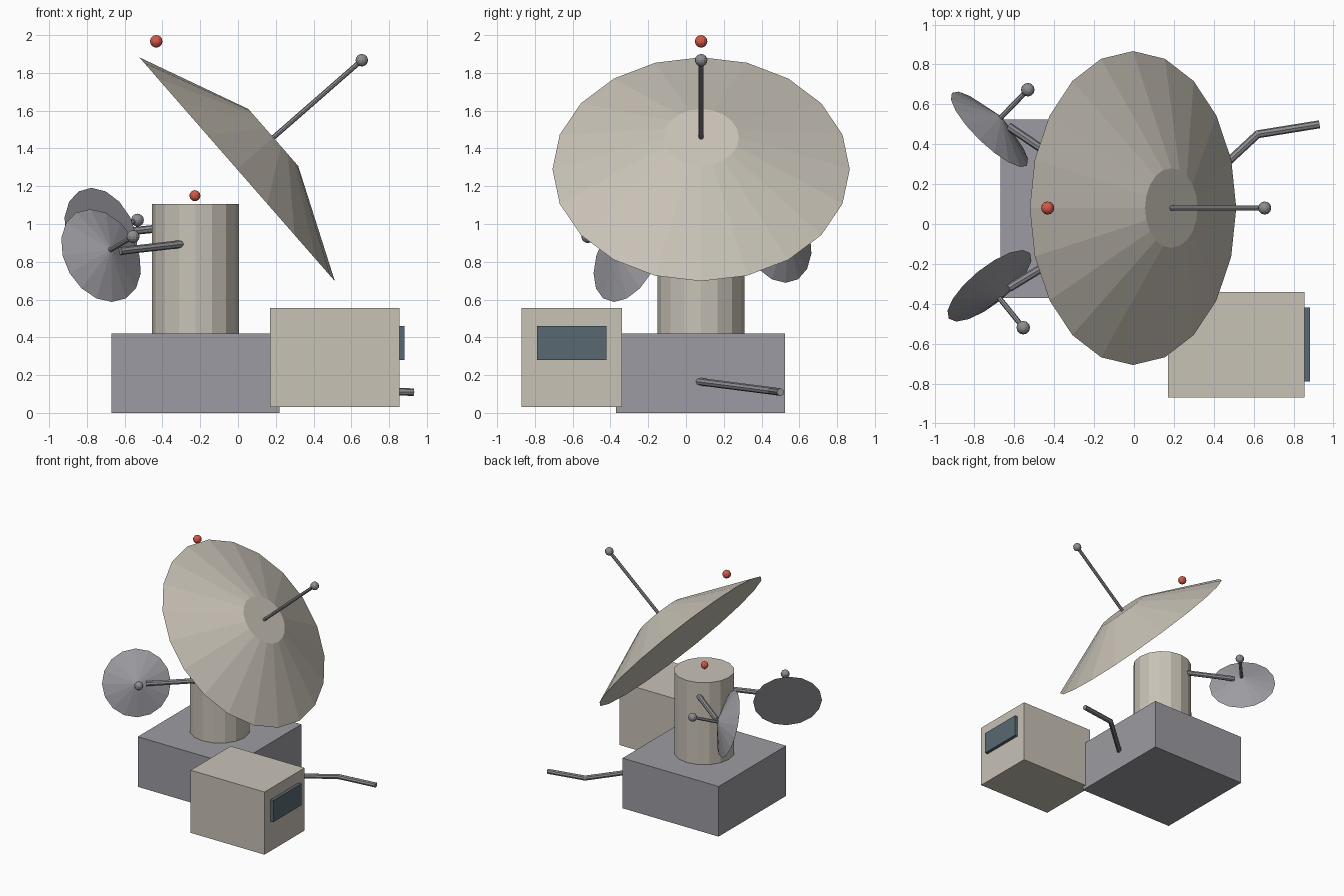
import bpy
from mathutils import Vector

if "Cube" in bpy.data.objects:
    bpy.data.objects.remove(bpy.data.objects["Cube"])


def material(name, rgb):
    m = bpy.data.materials.new(name)
    m.diffuse_color = (*rgb, 1)
    m.use_nodes = True
    m.node_tree.nodes["Principled BSDF"].inputs["Base Color"].default_value = m.diffuse_color
    return m


BEIGE = material("beige_paint", (0.58, 0.54, 0.47))
GREY = material("grey_paint", (0.33, 0.33, 0.36))
METAL = material("metal", (0.27, 0.27, 0.29))
GLASS = material("dark_glass", (0.10, 0.14, 0.17))
RED = material("red_lamp", (0.65, 0.10, 0.07))


def finish(name, mat):
    ob = bpy.context.object
    ob.name = name
    ob.data.materials.append(mat)
    return ob


def box(name, lo, hi, mat):
    lo, hi = Vector(lo), Vector(hi)
    bpy.ops.mesh.primitive_cube_add(size=1, location=(lo + hi) / 2)
    ob = finish(name, mat)
    ob.scale = hi - lo


def frustum(name, a, b, r1, r2, sides, mat):
    a, b = Vector(a), Vector(b)
    d = b - a
    bpy.ops.mesh.primitive_cone_add(vertices=sides, radius1=r1, radius2=r2, depth=d.length,
                                    location=(a + b) / 2,
                                    rotation=d.to_track_quat('Z', 'Y').to_euler())
    return finish(name, mat)


def ball(name, p, r, mat):
    bpy.ops.mesh.primitive_uv_sphere_add(segments=12, ring_count=8, radius=r, location=p)
    finish(name, mat)


def dish(name, centre, axis, rim, hub, height, reach, rod, tip, sides, mat):
    """Capped cone dish with a feed rod and end ball along its axis."""
    c, n = Vector(centre), Vector(axis).normalized()
    frustum(name, c, c + n * height, rim, hub, sides, mat)
    frustum(name + "_feed_rod", c + n * (height - 0.01), c + n * reach, rod, rod, 8, METAL)
    ball(name + "_feed_tip", c + n * reach, tip, METAL)


# Base, column and equipment hut
box("base_block", (-0.67, -0.37, 0), (0.22, 0.525, 0.42), GREY)
frustum("column", (-0.225, 0.08, 0.42), (-0.225, 0.08, 1.107), 0.23, 0.23, 16, BEIGE)
box("hut", (0.17, -0.87, 0.03), (0.855, -0.34, 0.555), BEIGE)
box("hut_window", (0.85, -0.79, 0.28), (0.882, -0.42, 0.46), GLASS)

# Main dish
dish("main_dish", (-0.005, 0.08, 1.29), (0.753, 0, 0.658), 0.787, 0.2, 0.255, 0.877,
     0.013, 0.033, 20, BEIGE)

# Side dishes with their support arms
for side, c, n, start, end in (
    ("rear", (-0.725, 0.475, 0.94), (0.67, 0.69, 0.28), (-0.63, 0.49, 0.955), (-0.29, 0.26, 0.99)),
    ("front", (-0.725, -0.31, 0.833), (0.59, -0.73, 0.35), (-0.625, -0.32, 0.857), (-0.29, -0.115, 0.895)),
):
    dish(side + "_side_dish", c, n, 0.262, 0.02, 0.085, 0.288, 0.013, 0.034, 16, GREY)
    frustum(side + "_support_arm", start, end, 0.021, 0.021, 8, METAL)

# Bent cable pipe leaving the base
path = [(0.20, 0.06, 0.167), (0.62, 0.45, 0.117), (0.93, 0.50, 0.11)]
for i in range(2):
    frustum(f"pipe_section_{i + 1}", path[i], path[i + 1], 0.02, 0.02, 8, METAL)
ball("pipe_elbow", path[1], 0.02, METAL)

# Warning lamps
ball("top_lamp", (-0.433, 0.08, 1.967), 0.033, RED)
ball("column_lamp", (-0.228, 0.08, 1.15), 0.029, RED)
